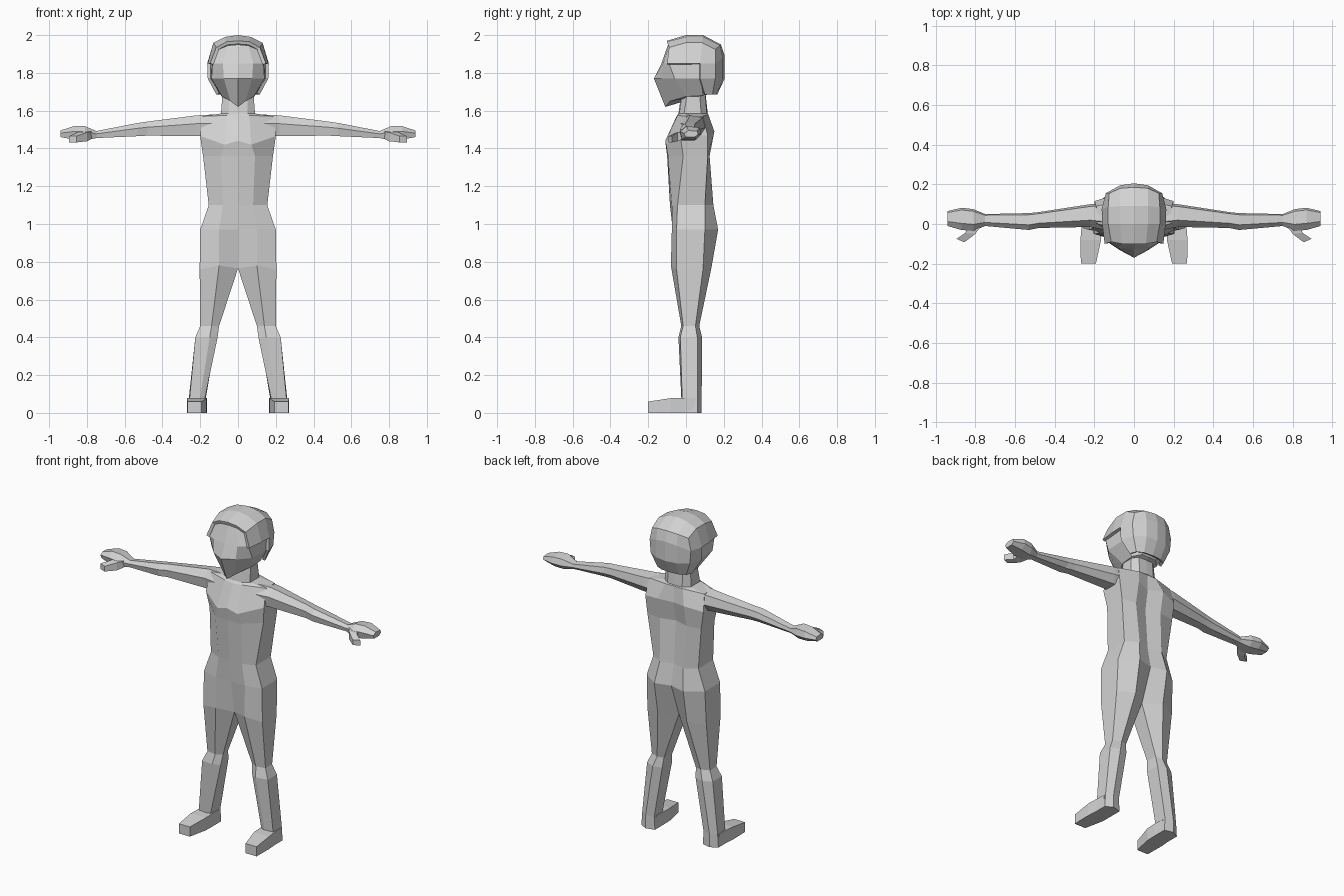
import bpy, bmesh
from mathutils import Vector

grey = bpy.data.materials.new("plain_grey")
grey.diffuse_color = (0.65, 0.65, 0.65, 1)


def finish(name, bm):
    me = bpy.data.meshes.new(name)
    bm.to_mesh(me)
    bm.free()
    me.materials.append(grey)
    ob = bpy.data.objects.new(name, me)
    bpy.context.collection.objects.link(ob)
    return ob


def add_loft(bm, rings, sign, closed, caps):
    """Skin a list of point rings; sign -1 gives the left half."""
    rows = [[bm.verts.new((sign * x, y, z)) for x, y, z in r] for r in rings]
    for a, b in zip(rows, rows[1:]):
        n = len(a)
        for i in range(n if closed else n - 1):
            j = (i + 1) % n
            bm.faces.new((a[i], a[j], b[j], b[i]))
    for k in caps:
        bm.faces.new(rows[k])


def build(name, *lofts):
    """Each loft is (rings, closed, caps), made on both sides and welded."""
    bm = bmesh.new()
    for s in (1, -1):
        for rings, closed, caps in lofts:
            add_loft(bm, rings, s, closed, caps)
    bmesh.ops.remove_doubles(bm, verts=bm.verts[:], dist=0.0005)
    bmesh.ops.recalc_face_normals(bm, faces=bm.faces[:])
    return finish(name, bm)


def level(z, *xy):
    return [(x, y, z) for x, y in xy]


# Torso half rings, front centre round to back centre
pelvis = [(0, -0.035, 0.765), (0.10, -0.08, 0.78), (0.203, -0.05, 0.76),
          (0.203, 0.09, 0.76), (0.10, 0.135, 0.77), (0, 0.07, 0.765)]
torso = [
    pelvis,
    level(0.97, (0, -0.07), (0.10, -0.075), (0.20, -0.05), (0.20, 0.10), (0.10, 0.17), (0, 0.145)),
    level(1.10, (0, -0.085), (0.08, -0.075), (0.155, -0.045), (0.155, 0.10), (0.08, 0.145), (0, 0.12)),
    level(1.36, (0, -0.10), (0.09, -0.095), (0.185, -0.015), (0.185, 0.115), (0.09, 0.125), (0, 0.10)),
    [(0, -0.11, 1.44), (0.07, -0.105, 1.42), (0.20, -0.03, 1.465),
     (0.20, 0.115, 1.47), (0.09, 0.15, 1.49), (0, 0.12, 1.48)],
    [(0, -0.05, 1.57), (0.06, -0.045, 1.575), (0.19, 0.005, 1.57),
     (0.19, 0.09, 1.57), (0.06, 0.118, 1.58), (0, 0.118, 1.58)],
    level(1.585, (0, -0.04), (0.05, -0.035), (0.09, -0.01), (0.09, 0.08), (0.05, 0.11), (0, 0.115)),
    level(1.72, (0, -0.02), (0.05, -0.015), (0.08, 0.01), (0.08, 0.07), (0.05, 0.10), (0, 0.10)),
]
# Legs continue from the pelvis ring as closed loops
leg = [
    pelvis,
    level(0.46, (0.10, -0.005), (0.14, -0.025), (0.20, -0.015), (0.20, 0.05), (0.15, 0.07), (0.11, 0.06)),
    level(0.40, (0.108, -0.015), (0.15, -0.04), (0.226, -0.03), (0.226, 0.06), (0.17, 0.085), (0.115, 0.07)),
    level(0.08, (0.175, -0.02), (0.20, -0.025), (0.256, -0.02), (0.26, 0.06), (0.22, 0.083), (0.17, 0.07)),
    level(0.0, (0.165, -0.02), (0.20, -0.025), (0.265, -0.02), (0.265, 0.06), (0.22, 0.083), (0.165, 0.07)),
]
build("torso_and_legs", (torso, False, [-1]), (leg, True, [-1]))


# Feet
def foot_ring(y, x0, x1, z):
    return [(x0, y, 0), (x1, y, 0), (x1, y, z), (x0, y, z)]


build("feet", ([foot_ring(0.05, 0.168, 0.262, 0.08), foot_ring(-0.02, 0.165, 0.265, 0.08),
                foot_ring(-0.08, 0.166, 0.27, 0.078), foot_ring(-0.20, 0.192, 0.268, 0.06)],
               True, [0, -1]))


# Arms and hands: x, front y, back y, bottom z, top z
def arm_ring(x, y0, y1, z0, z1):
    w, h = y1 - y0, z1 - z0
    return [(x, y0 + 0.1 * w, z0), (x, y0, z0 + 0.6 * h), (x, y0 + 0.3 * w, z1),
            (x, y1 - 0.1 * w, z1 - 0.1 * h), (x, y1, z0 + 0.4 * h), (x, y1 - 0.25 * w, z0)]


arm = [arm_ring(*v) for v in (
    (0.12, -0.035, 0.11, 1.465, 1.58), (0.22, -0.015, 0.10, 1.465, 1.575),
    (0.48, -0.02, 0.06, 1.468, 1.542), (0.53, -0.03, 0.055, 1.465, 1.535),
    (0.75, -0.01, 0.05, 1.455, 1.492), (0.81, -0.035, 0.075, 1.443, 1.518),
    (0.87, -0.03, 0.082, 1.448, 1.518), (0.94, -0.01, 0.065, 1.46, 1.495))]
thumb = [
    [(0.775, -0.015, 1.45), (0.84, -0.015, 1.45), (0.84, -0.015, 1.49), (0.775, -0.015, 1.49)],
    [(0.80, -0.05, 1.438), (0.85, -0.045, 1.438), (0.85, -0.045, 1.485), (0.80, -0.05, 1.485)],
    [(0.855, -0.092, 1.432), (0.895, -0.075, 1.432), (0.895, -0.075, 1.465), (0.855, -0.092, 1.465)],
]
build("arms", (arm, True, [0, -1]))
build("thumbs", (thumb, True, [0, -1]))

# Head: chin, nose level, brow, crown
head = [
    [(0, -0.11, 1.62), (0.04, -0.085, 1.65), (0.085, 0, 1.675), (0.09, 0.09, 1.68),
     (0.05, 0.13, 1.69), (0, 0.13, 1.69)],
    level(1.77, (0, -0.17), (0.075, -0.13), (0.14, -0.06), (0.145, 0.08), (0.08, 0.16), (0, 0.17)),
    level(1.85, (0, -0.13), (0.08, -0.12), (0.135, -0.09), (0.145, 0.08), (0.08, 0.16), (0, 0.17)),
    [(0, -0.095, 1.95), (0.055, -0.09, 1.945), (0.10, -0.08, 1.925), (0.115, 0.08, 1.93),
     (0.06, 0.15, 1.93), (0, 0.16, 1.93)],
]
build("head", (head, False, [0, -1]))

# Hair: arches over the skull, side panels, and a back panel
front = [(0, -0.10, 1.97), (0.06, -0.10, 1.965), (0.115, -0.09, 1.935), (0.148, -0.10, 1.85)]
crown = [(0, 0, 2.0), (0.07, 0, 1.99), (0.13, 0, 1.96), (0.16, 0, 1.85)]
rear = [(0, 0.09, 2.0), (0.07, 0.09, 1.99), (0.13, 0.085, 1.96), (0.163, 0.075, 1.85)]
back = [(0, 0.185, 1.95), (0.07, 0.18, 1.945), (0.125, 0.155, 1.925), (0.142, 0.155, 1.85)]
side_rear = [rear[3], (0.16, 0.075, 1.77), (0.115, 0.10, 1.685)]
side_back = [back[3], (0.135, 0.155, 1.77), (0.10, 0.14, 1.685)]
panel = [
    back[:3],
    [(0, 0.205, 1.89), (0.07, 0.195, 1.88), back[3]],
    [(0, 0.205, 1.77), (0.07, 0.195, 1.77), side_back[1]],
    [(0, 0.165, 1.685), (0.06, 0.16, 1.685), side_back[2]],
]
hair = build("hair", ([front, crown, rear, back], False, []),
             ([side_rear, side_back], False, []), (panel, False, []))
bm = bmesh.new()
bm.from_mesh(hair.data)
centre = Vector((0, 0.04, 1.82))
for f in bm.faces:
    f.normal_update()
    if f.normal.dot(f.calc_center_median() - centre) < 0:
        f.normal_flip()
bm.to_mesh(hair.data)
bm.free()
shell = hair.modifiers.new("thickness", 'SOLIDIFY')
shell.thickness = 0.018
shell.offset = -1
